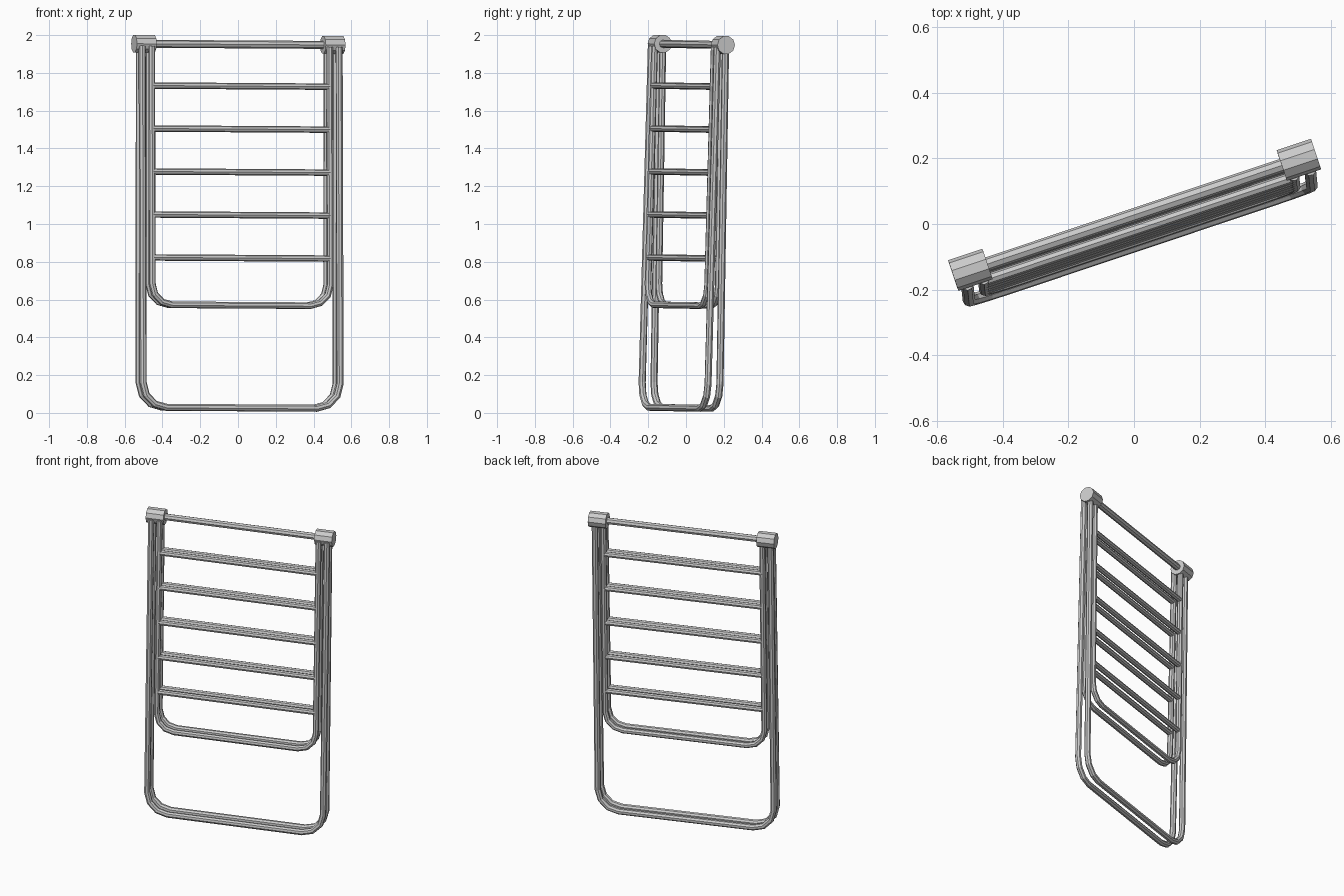
import bpy
from math import radians, sin, cos, pi
from mathutils import Matrix, Vector

if "Cube" in bpy.data.objects:
    bpy.data.objects.remove(bpy.data.objects["Cube"])

# The folded rack is turned about z and sits very slightly askew
PLACE = (Matrix.Rotation(radians(18.5), 4, 'Z') @ Matrix.Translation((0.005, 0, 1))
         @ Matrix.Rotation(0.006, 4, 'Y') @ Matrix.Translation((0, 0, -1)))


def tube(name, pts, radius, res=2):
    """Flat-shaded capped tube along a polyline (4 + 2*res sides)."""
    cu = bpy.data.curves.new(name, 'CURVE')
    cu.dimensions = '3D'
    cu.bevel_depth = radius
    cu.bevel_resolution = res
    cu.use_fill_caps = True
    sp = cu.splines.new('POLY')
    sp.points.add(len(pts) - 1)
    for p, co in zip(sp.points, pts):
        p.co = (*(PLACE @ Vector(co)), 1)
    sp.use_smooth = False
    ob = bpy.data.objects.new(name, cu)
    bpy.context.collection.objects.link(ob)
    bpy.ops.object.select_all(action='DESELECT')
    bpy.context.view_layer.objects.active = ob
    ob.select_set(True)
    bpy.ops.object.convert(target='MESH')
    return ob


def u_path(half, bottom, top, r, plane, segs=3):
    """U shape with rounded lower corners, lying in a leaning plane."""
    left = [(-half, top)]
    for i in range(segs + 1):
        a = pi / 2 * i / segs
        left.append((-half + r - r * cos(a), bottom + r - r * sin(a)))
    path = left + [(-x, z) for x, z in reversed(left)]
    return [(x, plane(z), z) for x, z in path]


def leaning(v_bottom, v_top):
    return lambda z: v_bottom + (v_top - v_bottom) * z / 1.93


# Two near-parallel frames, each an outer leg loop and an inner rung loop
for side, plane in (("front", leaning(-0.065, -0.013)), ("rear", leaning(0.003, 0.033))):
    tube(f"{side}_leg_loop", u_path(0.55, 0.027, 1.94, 0.13, plane), 0.019)
    tube(f"{side}_rung_loop", u_path(0.497, 0.57, 1.94, 0.11, plane), 0.018)
    for i in range(5):
        z = 0.82 + 0.2275 * i
        tube(f"{side}_rung_{i + 1}", [(-0.497, plane(z), z), (0.497, plane(z), z)], 0.017)

# Top bar and the hinge hubs at its ends
tube("top_bar", [(-0.53, 0.026, 1.951), (0.53, 0.026, 1.951)], 0.021)
for side, s in (("left", -1), ("right", 1)):
    tube(f"{side}_hinge_hub", [(s * 0.472, 0.026, 1.951), (s * 0.582, 0.026, 1.951)], 0.049, 3)
